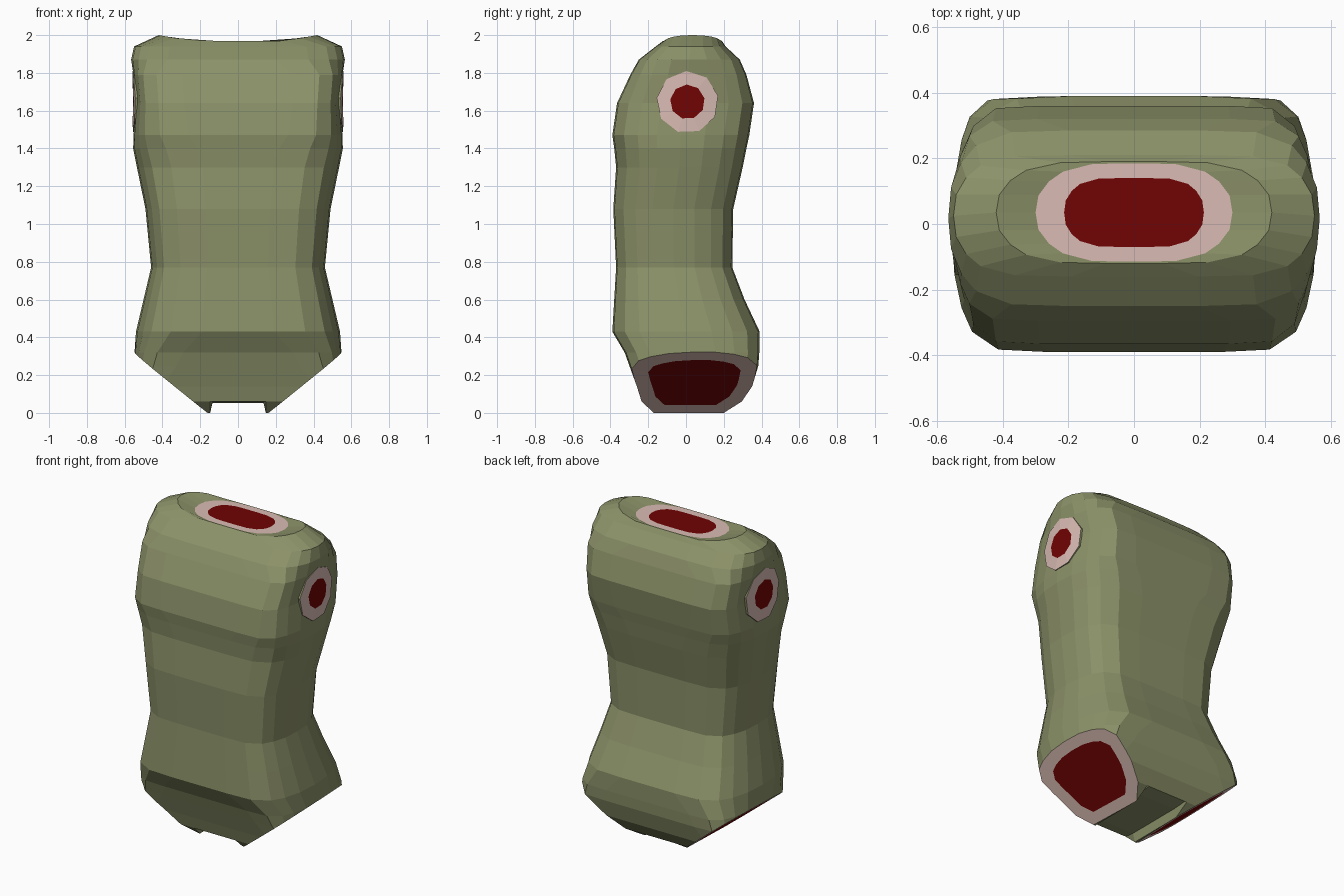
import bpy, bmesh, math
from mathutils import Vector

if "Cube" in bpy.data.objects:
    bpy.data.objects.remove(bpy.data.objects["Cube"])


def material(name, rgb):
    m = bpy.data.materials.new(name)
    m.diffuse_color = (*rgb, 1)
    m.use_nodes = True
    m.node_tree.nodes["Principled BSDF"].inputs["Base Color"].default_value = m.diffuse_color
    return m


MATS = [material("green_skin", (0.26, 0.285, 0.14)),
        material("pale_flesh", (0.70, 0.50, 0.455)),
        material("dark_red_meat", (0.165, 0.001, 0.001))]

# quarter of the rounded-box cross-section
QUARTER = [(1, 0), (.985, .35), (.93, .63), (.85, .83), (.66, .98), (.35, 1)]
SECTION = (QUARTER + [(0, 1)] + [(-x, y) for x, y in reversed(QUARTER)]
           + [(-x, -y) for x, y in QUARTER[1:]] + [(0, -1)]
           + [(x, -y) for x, y in reversed(QUARTER[1:])])

# z, half width, front y, back y, side boxiness (lower = boxier)
RINGS = [(0.00, .55, -.17, .20, .3), (.06, .55, -.235, .295, .3),
         (.14, .55, -.26, .35, .3), (.25, .55, -.30, .383, .5),
         (.32, .548, -.325, .388, .6),
         (.43, .54, -.39, .39, 1), (.60, .50, -.38, .31, 1),
         (.77, .46, -.37, .245, 1), (1.08, .49, -.385, .25, 1),
         (1.30, .535, -.37, .30, 1), (1.40, .555, -.38, .32, .9),
         (1.47, .553, -.39, .335, .7), (1.64, .54, -.365, .36, .6),
         (1.79, .553, -.295, .32, .6), (1.87, .566, -.25, .285, 1),
         (1.94, .55, -.16, .21, 1), (1.97, .42, -.12, .19, 1.5),
         (1.97, .30, -.115, .185, 2), (1.97, .213, -.07, .14, 1.6)]
SHOULDER = len(RINGS) - 3


def finish(bm, name):
    bmesh.ops.recalc_face_normals(bm, faces=bm.faces)
    me = bpy.data.meshes.new(name)
    bm.to_mesh(me)
    bm.free()
    for m in MATS:
        me.materials.append(m)
    ob = bpy.data.objects.new(name, me)
    bpy.context.collection.objects.link(ob)
    return ob


def wound(bm, face, scale):
    """Pale rim with a dark red middle on a stump face."""
    rim = bmesh.ops.inset_individual(bm, faces=[face], thickness=0.001)["faces"]
    for f in rim:
        f.material_index = 1
    face.material_index = 2
    c = face.calc_center_bounds()
    for v in face.verts:
        v.co = c + (v.co - c) * scale


# torso: lofted rings
bm = bmesh.new()
loops = []
for i, (z, w, front, back, k) in enumerate(RINGS):
    loop = []
    for sx, sy in SECTION:
        x = math.copysign(abs(sx) ** k, sx) * w
        y = (front + back) / 2 + sy * (back - front) / 2
        lift = max(0, abs(x) - .25) / .17 * .03 if i == SHOULDER else 0
        loop.append(bm.verts.new((x, y, z + lift)))
    loops.append(loop)
n = len(SECTION)
for i in range(len(loops) - 1):
    for j in range(n):
        f = bm.faces.new((loops[i][j], loops[i][(j + 1) % n],
                          loops[i + 1][(j + 1) % n], loops[i + 1][j]))
        f.material_index = 1 if i == len(loops) - 2 else 0
bm.faces.new(loops[0])
bm.faces.new(loops[-1]).material_index = 2
bmesh.ops.recalc_face_normals(bm, faces=bm.faces)

# slanted leg cuts
for s in (1, -1):
    cut = bmesh.ops.bisect_plane(
        bm, geom=bm.verts[:] + bm.edges[:] + bm.faces[:], dist=1e-5,
        plane_co=(s * .155, 0, 0), plane_no=Vector((s * .32, .012, -.392)).normalized(),
        clear_outer=True)["geom_cut"]
    edges = [e for e in cut if isinstance(e, bmesh.types.BMEdge)]
    face = bmesh.ops.contextual_create(bm, geom=edges)["faces"][0]
    wound(bm, face, .74)

# raised crotch between the legs
for x in (-.148, -.135, .135, .148):
    low = [f for f in bm.faces if max(v.co.z for v in f.verts) < .2
           and f.material_index == 0]
    es = list({e for f in low for e in f.edges})
    vs = list({v for f in low for v in f.verts})
    bmesh.ops.bisect_plane(bm, geom=vs + es + low, dist=1e-5,
                           plane_co=(x, 0, 0), plane_no=(1, 0, 0))
for v in bm.verts:
    if abs(v.co.x) < .14 and v.co.z < .02:
        v.co.z = .053
finish(bm, "torso")

# arm stumps: thin plates following the curve of the sides
for s, name in ((1, "right_arm_stump"), (-1, "left_arm_stump")):
    bm = bmesh.new()
    vs = [bm.verts.new((s * .558, .008 + .165 * math.cos(a), 1.645 + .165 * math.sin(a)))
          for a in [math.tau * (i + .3) / 9 for i in range(9)]]
    face = bm.faces.new(vs)
    face.normal_update()
    wound(bm, face, .56)
    for v in bm.verts:
        v.co.x -= s * .6 * v.co.y ** 2
    rim = [e for e in bm.edges if e.is_boundary]
    new = bmesh.ops.extrude_edge_only(bm, edges=rim)["geom"]
    for g in new:
        if isinstance(g, bmesh.types.BMVert):
            g.co.x -= s * .03
        elif isinstance(g, bmesh.types.BMFace):
            g.material_index = 0
    finish(bm, name)
